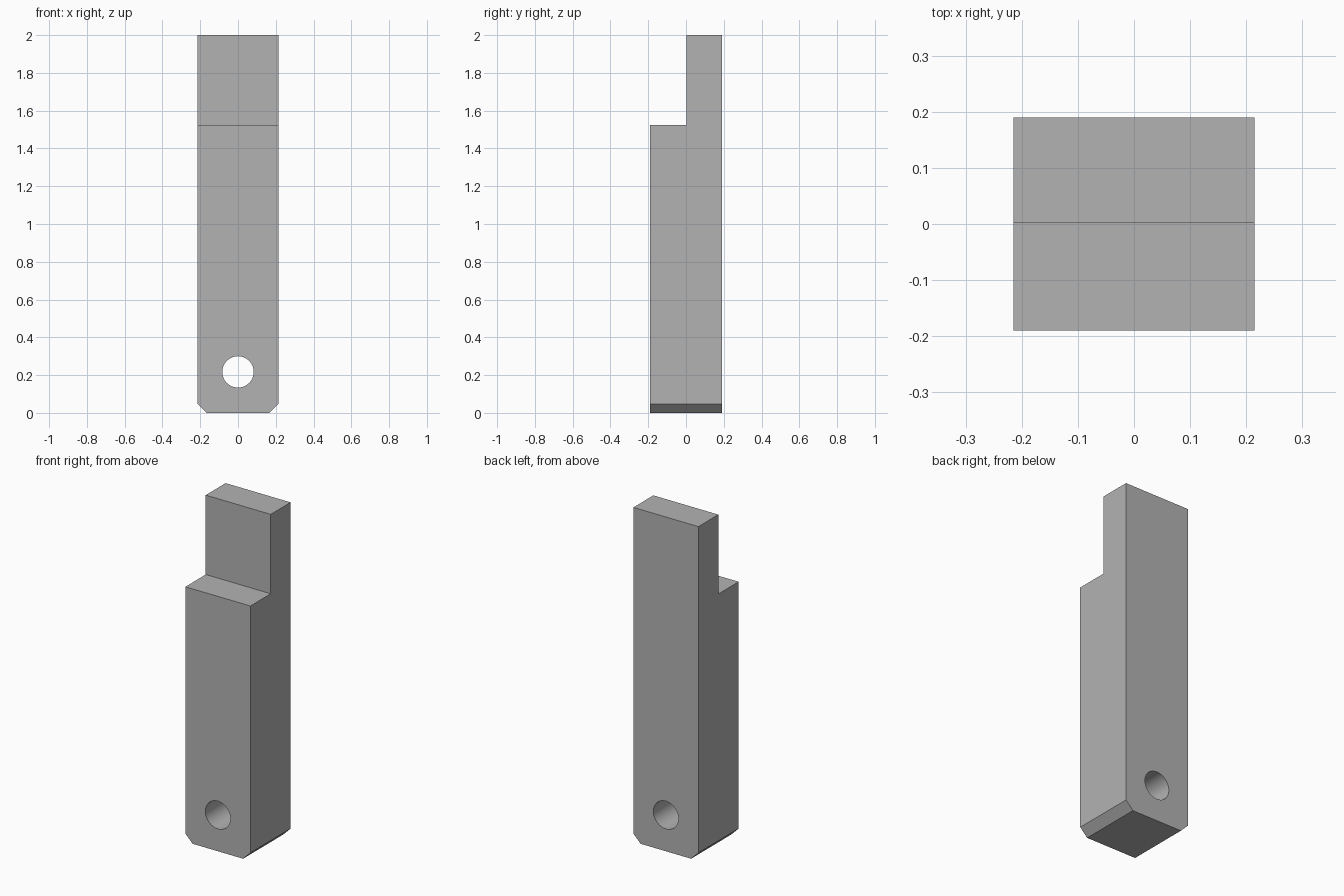
import bpy, bmesh, math
from mathutils import Matrix

if "Cube" in bpy.data.objects:
    bpy.data.objects.remove(bpy.data.objects["Cube"], do_unlink=True)

HALF_W, HALF_D, HEIGHT = 0.215, 0.19, 2.0
STEP_Y, STEP_Z, CHAMFER = 0.002, 1.525, 0.048
HOLE_Z, HOLE_R = 0.217, 0.083

grey = bpy.data.materials.new("plain grey")
grey.use_nodes = True
colour = (0.45, 0.45, 0.45, 1)
grey.diffuse_color = colour
grey.node_tree.nodes["Principled BSDF"].inputs["Base Color"].default_value = colour


def add_object(name, bm):
    bmesh.ops.recalc_face_normals(bm, faces=bm.faces)
    mesh = bpy.data.meshes.new(name)
    bm.to_mesh(mesh)
    bm.free()
    mesh.materials.append(grey)
    obj = bpy.data.objects.new(name, mesh)
    bpy.context.collection.objects.link(obj)
    return obj


# Stepped bar: side profile pulled across the width
bm = bmesh.new()
profile = [(-HALF_D, 0), (HALF_D, 0), (HALF_D, HEIGHT),
           (STEP_Y, HEIGHT), (STEP_Y, STEP_Z), (-HALF_D, STEP_Z)]
side = bm.faces.new([bm.verts.new((-HALF_W, y, z)) for y, z in profile])
pulled = bmesh.ops.extrude_face_region(bm, geom=[side])["geom"]
bmesh.ops.translate(bm, vec=(2 * HALF_W, 0, 0),
                    verts=[v for v in pulled if isinstance(v, bmesh.types.BMVert)])

# Chamfers along the two lower side edges
low_edges = [e for e in bm.edges
             if all(v.co.z < 0.01 for v in e.verts)
             and abs(e.verts[0].co.x - e.verts[1].co.x) < 0.01]
bmesh.ops.bevel(bm, geom=low_edges, offset=CHAMFER, segments=1, affect='EDGES')
bar = add_object("stepped_bar", bm)

# Round pin hole through the lower end
bm = bmesh.new()
bmesh.ops.create_cone(bm, cap_ends=True, segments=64, radius1=HOLE_R, radius2=HOLE_R,
                      depth=4 * HALF_D,
                      matrix=Matrix.Translation((0, 0, HOLE_Z))
                      @ Matrix.Rotation(math.pi / 2, 4, 'X'))
cutter = add_object("hole_cutter", bm)
cut = bar.modifiers.new("pin hole", 'BOOLEAN')
cut.operation = 'DIFFERENCE'
cut.solver = 'EXACT'
cut.object = cutter

# Apply the cut, then smooth only the hole wall
bpy.ops.object.select_all(action='DESELECT')
bpy.context.view_layer.objects.active = bar
bar.select_set(True)
bpy.ops.object.modifier_apply(modifier=cut.name)
bpy.data.objects.remove(cutter, do_unlink=True)
bpy.ops.object.shade_smooth_by_angle(angle=math.radians(30))
